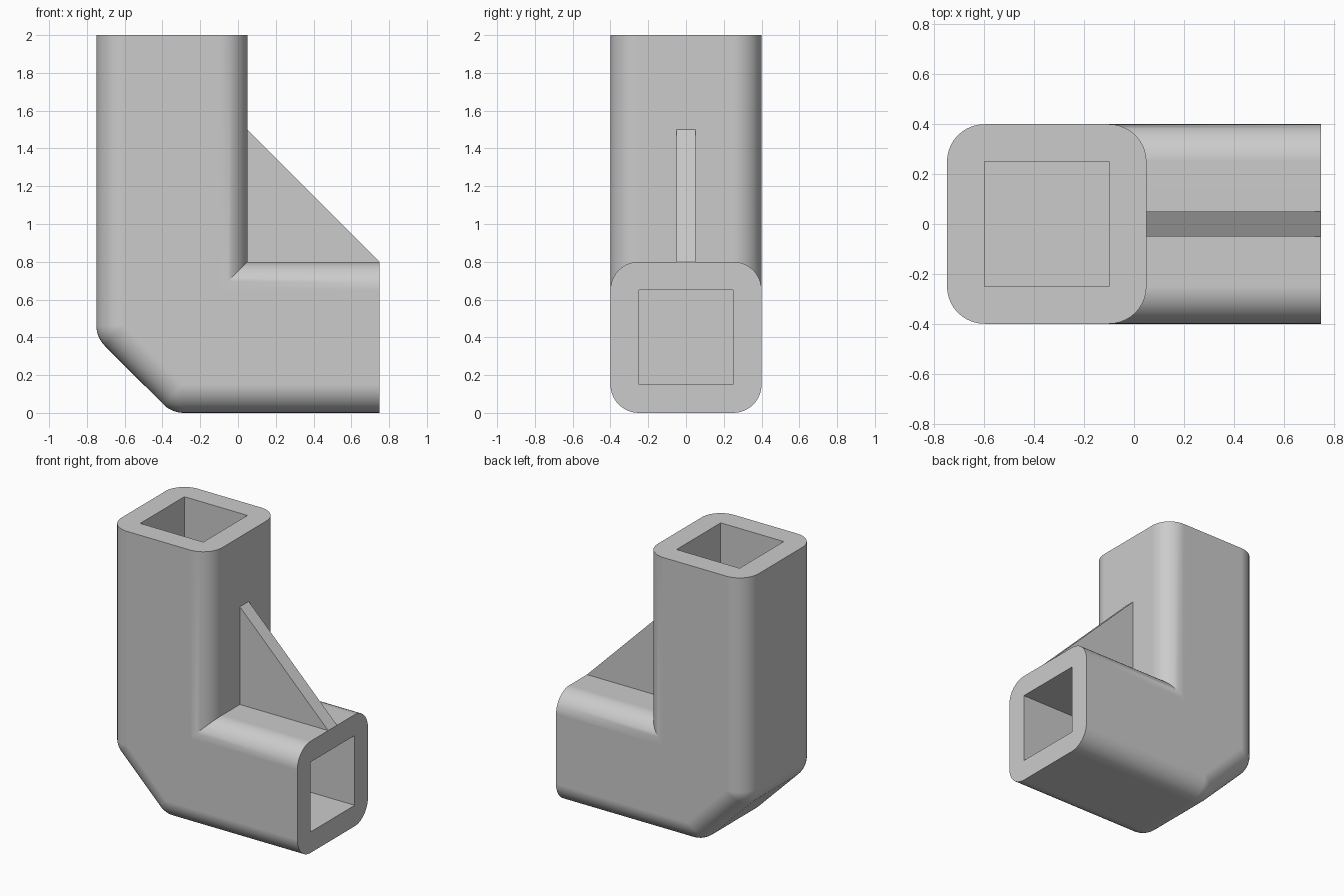
import bpy, bmesh
from math import sin, cos, tan, pi

if "Cube" in bpy.data.objects:
    bpy.data.objects.remove(bpy.data.objects["Cube"], do_unlink=True)

R = 0.15          # rounding radius of the tube edges
STEPS = 10        # segments per quarter round
SHIFT = R * tan(pi / 8)

grey = bpy.data.materials.new("plain_grey")
grey.use_nodes = True
colour = (0.6, 0.6, 0.6, 1)
grey.diffuse_color = colour
grey.node_tree.nodes["Principled BSDF"].inputs["Base Color"].default_value = colour


def add_object(name, bm):
    bmesh.ops.recalc_face_normals(bm, faces=bm.faces)
    mesh = bpy.data.meshes.new(name)
    bm.to_mesh(mesh)
    bm.free()
    mesh.materials.append(grey)
    obj = bpy.data.objects.new(name, mesh)
    bpy.context.collection.objects.link(obj)
    return obj


def prism(name, outline, half):
    """Extrude an outline in x and z symmetrically along y."""
    bm = bmesh.new()
    face = bm.faces.new([bm.verts.new((x, -half, z)) for x, z in outline])
    moved = bmesh.ops.extrude_face_region(bm, geom=[face])["geom"]
    verts = [v for v in moved if isinstance(v, bmesh.types.BMVert)]
    bmesh.ops.translate(bm, verts=verts, vec=(0, 2 * half, 0))
    return add_object(name, bm)


def elbow_outline(r):
    """Side outline of the elbow, grown by r from its core."""
    pts = [(-0.6 - r, 2)]
    for cx, cz, start in ((-0.6, 0.4 + SHIFT, pi), (-0.35 + SHIFT, R, 1.25 * pi)):
        for i in range(7):
            a = start + i / 6 * pi / 4
            pts.append((cx + r * cos(a), cz + r * sin(a)))
    return pts + [(0.75, R - r), (0.75, 0.65 + r), (-0.1 + r, 0.65 + r), (-0.1 + r, 2)]


# Elbow body: stacked outlines form the rounded tubes and the chamfered corner
levels = []
for side in (-1, 1):
    for i in range(STEPS + 1):
        t = i / STEPS * pi / 2
        if side < 0:
            t = pi / 2 - t
        levels.append((side * (0.25 + R * sin(t)), R * cos(t)))

bm = bmesh.new()
rings = [[bm.verts.new((x, y, z)) for x, z in elbow_outline(r)] for y, r in levels]
n = len(rings[0])
end = n - 4       # start of the end-cap segment
for a, b in zip(rings, rings[1:]):
    for i in range(n - 1):
        if i != end:
            bm.faces.new((a[i], a[i + 1], b[i + 1], b[i]))
for i, j in ((0, n - 1), (end, end + 1)):
    bm.faces.new([ring[i] for ring in rings] + [ring[j] for ring in reversed(rings)])
bm.faces.new(rings[0])
bm.faces.new(rings[-1])
bmesh.ops.remove_doubles(bm, verts=bm.verts, dist=0.0001)
elbow = add_object("elbow_body", bm)

# Square sockets cut into both open ends
sockets = {
    "upright_socket": [(-0.6, 0.8), (-0.1, 0.8), (-0.1, 2.1), (-0.6, 2.1)],
    "side_socket": [(0.05, 0.15), (0.85, 0.15), (0.85, 0.65), (0.05, 0.65)],
}
bpy.context.view_layer.objects.active = elbow
for name, outline in sockets.items():
    cutter = prism(name, outline, 0.25)
    cutter.hide_render = True
    mod = elbow.modifiers.new(name, "BOOLEAN")
    mod.operation = "DIFFERENCE"
    mod.solver = "EXACT"
    mod.object = cutter
    bpy.ops.object.modifier_apply(modifier=name)
    bpy.data.objects.remove(cutter, do_unlink=True)

bpy.ops.object.select_all(action="DESELECT")
elbow.select_set(True)
bpy.context.view_layer.objects.active = elbow
bpy.ops.object.shade_smooth_by_angle(angle=pi / 6)
weighted = elbow.modifiers.new("even_shading", "WEIGHTED_NORMAL")
weighted.keep_sharp = True

# Triangular gusset in the inner corner
prism("gusset", [(0.05, 0.8), (0.75, 0.8), (0.05, 1.5)], 0.05)
